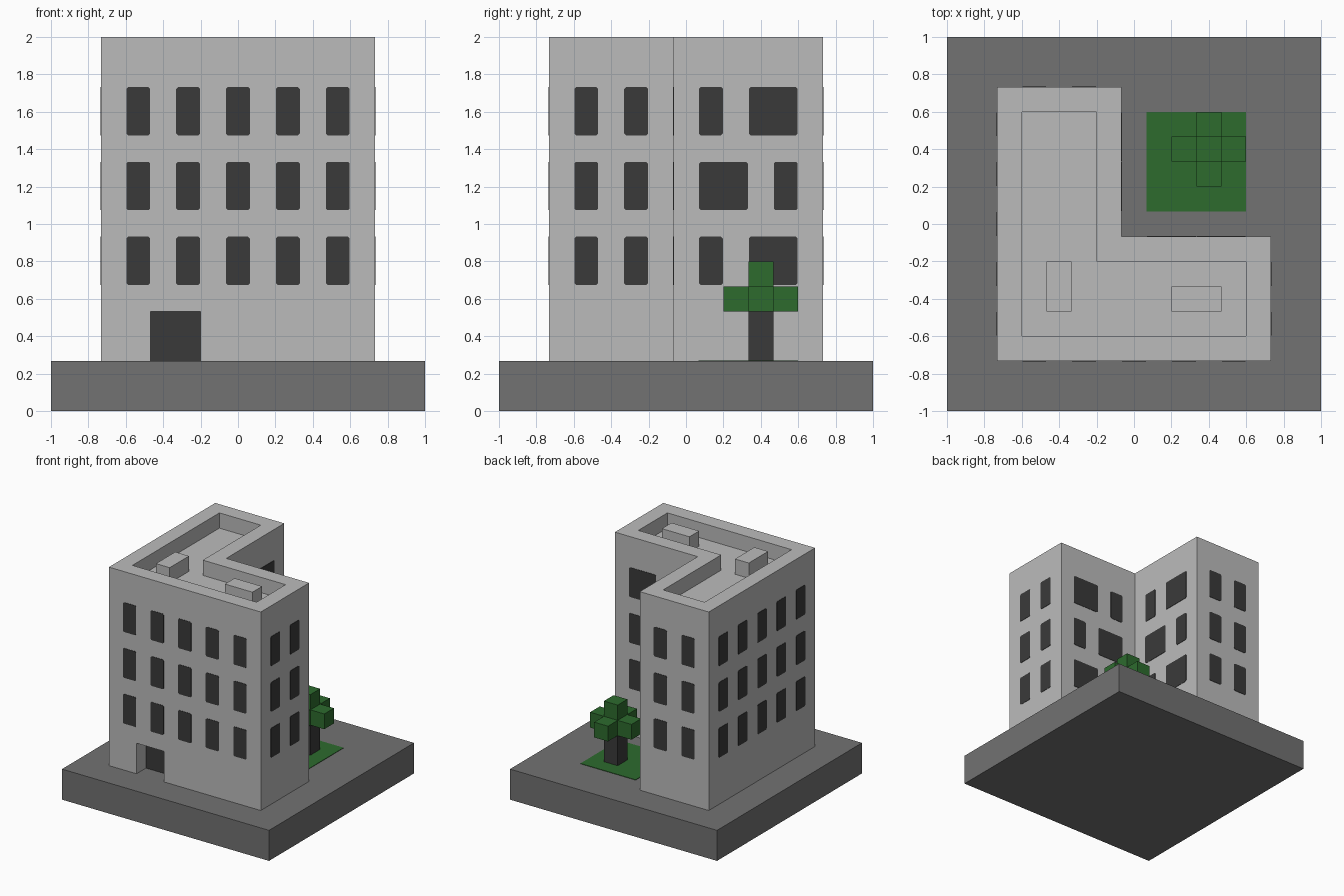
import bpy, bmesh, math
from mathutils import Vector

if "Cube" in bpy.data.objects:
    bpy.data.objects.remove(bpy.data.objects["Cube"])

U = 1 / 15  # the model sits on a grid of fifteenths


def material(name, rgb):
    m = bpy.data.materials.new(name)
    m.diffuse_color = (*rgb, 1)
    m.use_nodes = True
    m.node_tree.nodes["Principled BSDF"].inputs["Base Color"].default_value = m.diffuse_color
    return m


WALL = material("light grey", (0.50, 0.50, 0.50))
PAVING = material("mid grey", (0.168, 0.168, 0.168))
DARK = material("dark grey", (0.042, 0.042, 0.042))
GREEN = material("leaf green", (0.026, 0.147, 0.027))


def finish(bm, name, mat):
    bmesh.ops.recalc_face_normals(bm, faces=bm.faces[:])
    me = bpy.data.meshes.new(name)
    bm.to_mesh(me)
    bm.free()
    ob = bpy.data.objects.new(name, me)
    bpy.context.collection.objects.link(ob)
    me.materials.append(mat)
    return ob


def box(name, lo, hi, mat):
    """Box between two corners given in grid units."""
    bm = bmesh.new()
    bmesh.ops.create_cube(bm, size=1)
    for v in bm.verts:
        v.co = Vector([(a if c < 0 else b) * U for c, a, b in zip(v.co, lo, hi)])
    return finish(bm, name, mat)


def prism(bm, pts, direction):
    """Extrude a closed outline along a vector; returns the moved cap."""
    face = bm.faces.new([bm.verts.new(p) for p in pts])
    cap = bmesh.ops.extrude_face_region(bm, geom=[face], use_keep_orig=True)["geom"]
    bmesh.ops.translate(bm, vec=direction,
                        verts=[g for g in cap if isinstance(g, bmesh.types.BMVert)])
    return [g for g in cap if isinstance(g, bmesh.types.BMFace)][0]


# Base slab and lawn
box("base_slab", (-15, -15, 0), (15, 15, 4), PAVING)
box("lawn", (1, 1, 3.95), (9, 9, 4.06), GREEN)

# L-shaped building with parapet around a sunken roof
bm = bmesh.new()
outline = [(-11, -11), (11, -11), (11, -1), (-1, -1), (-1, 11), (-11, 11)]
roof = prism(bm, [(x * U, y * U, 4 * U) for x, y in outline], (0, 0, 26 * U))
bmesh.ops.recalc_face_normals(bm, faces=bm.faces[:])
bmesh.ops.inset_region(bm, faces=[roof], thickness=2 * U, use_even_offset=True)
floor = bmesh.ops.extrude_discrete_faces(bm, faces=[roof])["faces"][0]
bmesh.ops.translate(bm, vec=(0, 0, -2 * U), verts=floor.verts[:])
building = finish(bm, "building", WALL)

# Doorway recess cut into the front, with the dark door at its back
cutter = box("doorway_cutter", (-7, -13, 3), (-3, -9, 8), WALL)
cutter.hide_render = True
cutter.hide_viewport = True
cut = building.modifiers.new("doorway", "BOOLEAN")
cut.object = cutter
cut.operation = "DIFFERENCE"
cut.solver = "EXACT"
box("door", (-7, -9.05, 4), (-3, -8.97, 8), DARK)

# Roof boxes
box("roof_box_left", (-7, -7, 27.9), (-5, -3, 30), WALL)
box("roof_box_right", (3, -7, 27.9), (7, -5, 30), WALL)

# Windows: thin plates with clipped corners
win = bmesh.new()


def window(axis, wall, side, centre, width, z, height=0.258, c=0.009):
    """Plate on a wall perpendicular to axis (0 = x, 1 = y)."""
    w, h = width / 2, height / 2
    shape = [(-w + c, -h), (w - c, -h), (w, -h + c), (w, h - c),
             (w - c, h), (-w + c, h), (-w, h - c), (-w, -h + c)]
    depth = wall * U - side * 0.002
    pts = []
    for u, v in shape:
        p = Vector((centre * U + u, centre * U + u, z + v))
        p[axis] = depth
        pts.append(p)
    move = Vector((0, 0, 0))
    move[axis] = side * 0.005
    prism(win, pts, move)


NARROW, WIDE = 0.127, 0.261
for floor_no in range(3):
    z = (12 + 6 * floor_no) * U + 0.003
    for axis in (0, 1):
        # long outer walls, then the short ends of the wings
        for c in (-8, -4, 0, 4, 8):
            window(axis, -11, -1, c, NARROW, z)
        for c in (-8, -4):
            window(axis, 11, 1, c, NARROW, z)
        # courtyard walls alternate narrow and wide windows
        pair = ((4 - 1, WIDE), (8, NARROW)) if floor_no == 1 else ((2, NARROW), (7, WIDE))
        for c, w in pair:
            window(axis, -1, 1, c, w, z)
finish(win, "windows", DARK)

# Tree: trunk plus a plus-shaped crown of cubes
box("tree_trunk", (5, 5, 4), (7, 7, 8), DARK)
for i, (dx, dy, dz) in enumerate([(0, 0, 0), (2, 0, 0), (-2, 0, 0),
                                  (0, 2, 0), (0, -2, 0), (0, 0, 2)]):
    box("tree_leaves_%d" % i, (5 + dx, 5 + dy, 8 + dz), (7 + dx, 7 + dy, 10 + dz), GREEN)
